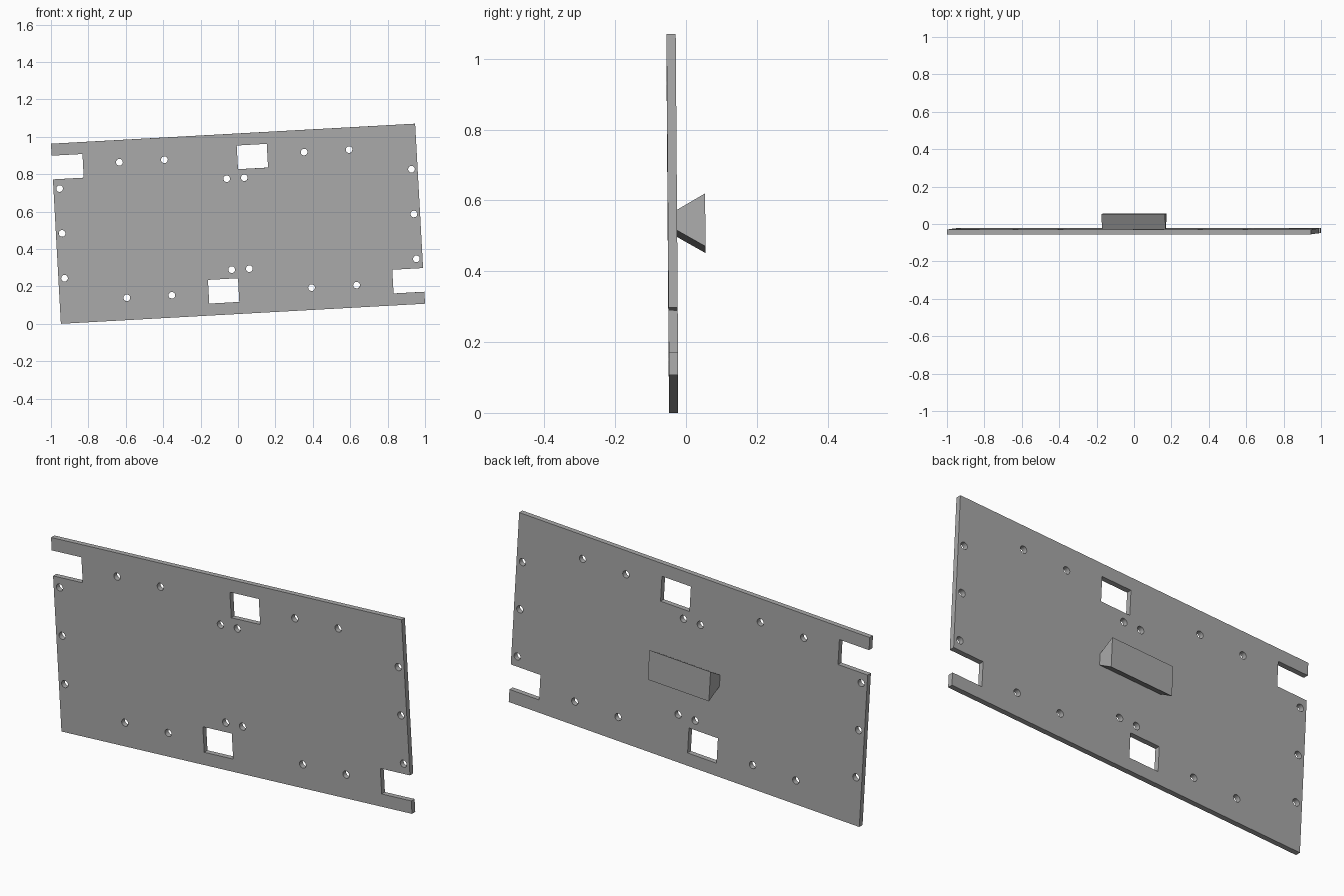
import bpy, bmesh
from math import radians, cos, sin, tau
from mathutils import Matrix, Euler

cube = bpy.data.objects.get("Cube")
if cube:
    bpy.data.objects.remove(cube, do_unlink=True)

# Colour
grey = bpy.data.materials.new("plain grey")
grey.use_nodes = True
grey.diffuse_color = (0.4, 0.4, 0.4, 1)
grey.node_tree.nodes["Principled BSDF"].inputs["Base Color"].default_value = grey.diffuse_color

# The whole board is turned in its plane and leans slightly forward
HALF_W, HALF_H, THICK = 0.975, 0.482, 0.026
PLACE = (Matrix.Translation((0, -0.0385, 0.535))
         @ Euler((radians(0.42), radians(-3.15), 0)).to_matrix().to_4x4())


def add_object(name, mesh):
    obj = bpy.data.objects.new(name, mesh)
    bpy.context.collection.objects.link(obj)
    mesh.materials.clear()
    mesh.materials.append(grey)
    mesh.transform(PLACE)
    return obj


def half_turn(points):
    return [(-x, -z) for x, z in points]


def extrude_outlines(outlines, depth):
    """Fill nested outlines drawn in x and z, extruded along y."""
    curve = bpy.data.curves.new("outline", "CURVE")
    curve.dimensions = "2D"
    curve.fill_mode = "BOTH"
    curve.extrude = depth / 2
    for points in outlines:
        spline = curve.splines.new("POLY")
        spline.points.add(len(points) - 1)
        for p, (x, z) in zip(spline.points, points):
            p.co = (x, z, 0, 1)
        spline.use_cyclic_u = True
    temp = bpy.data.objects.new("outline", curve)
    bpy.context.collection.objects.link(temp)
    deps = bpy.context.evaluated_depsgraph_get()
    mesh = bpy.data.meshes.new_from_object(temp.evaluated_get(deps))
    bpy.data.objects.remove(temp, do_unlink=True)
    bpy.data.curves.remove(curve)
    bm = bmesh.new()
    bm.from_mesh(mesh)
    bmesh.ops.remove_doubles(bm, verts=bm.verts, dist=1e-5)
    bmesh.ops.recalc_face_normals(bm, faces=bm.faces)
    for f in bm.faces:
        f.smooth = False
    bm.to_mesh(mesh)
    bm.free()
    mesh.transform(Matrix.Rotation(radians(90), 4, "X"))
    return mesh


def circle(x, z, radius=0.018, sides=20):
    return [(x + radius * cos(tau * i / sides), z + radius * sin(tau * i / sides))
            for i in range(sides)]


# Panel outline: half with one notch, repeated by a half turn
CUT_LOW, CUT_HIGH, NOTCH = 0.291, 0.418, 0.81
half = [(HALF_W, HALF_H), (-HALF_W, HALF_H), (-HALF_W, CUT_HIGH),
        (-NOTCH, CUT_HIGH), (-NOTCH, CUT_LOW), (-HALF_W, CUT_LOW)]
outlines = [half + half_turn(half)]

# Rectangular windows
window = [(0.016, CUT_LOW), (0.177, CUT_LOW), (0.177, CUT_HIGH), (0.016, CUT_HIGH)]
outlines += [window, half_turn(window)]

# Screw holes along the long edges, beside the windows and on the short edges
for sx in (-1, 1):
    for sz in (-1, 1):
        outlines += [circle(sx * x, sz * 0.363) for x in (0.374, 0.615)]
        outlines.append(circle(sx * 0.047, sz * 0.2435))
    outlines += [circle(sx * 0.942, z) for z in (-0.24, 0, 0.24)]

add_object("panel", extrude_outlines(outlines, THICK))

# Flared block on the back
bm = bmesh.new()
bmesh.ops.create_cube(bm, size=1)
for v in bm.verts:
    outer = v.co.y > 0
    v.co.x *= 0.34
    v.co.z *= 0.15 if outer else 0.058
    v.co.y = 0.093 if outer else THICK / 2
mesh = bpy.data.meshes.new("back_block")
bm.to_mesh(mesh)
bm.free()
add_object("back_block", mesh)
